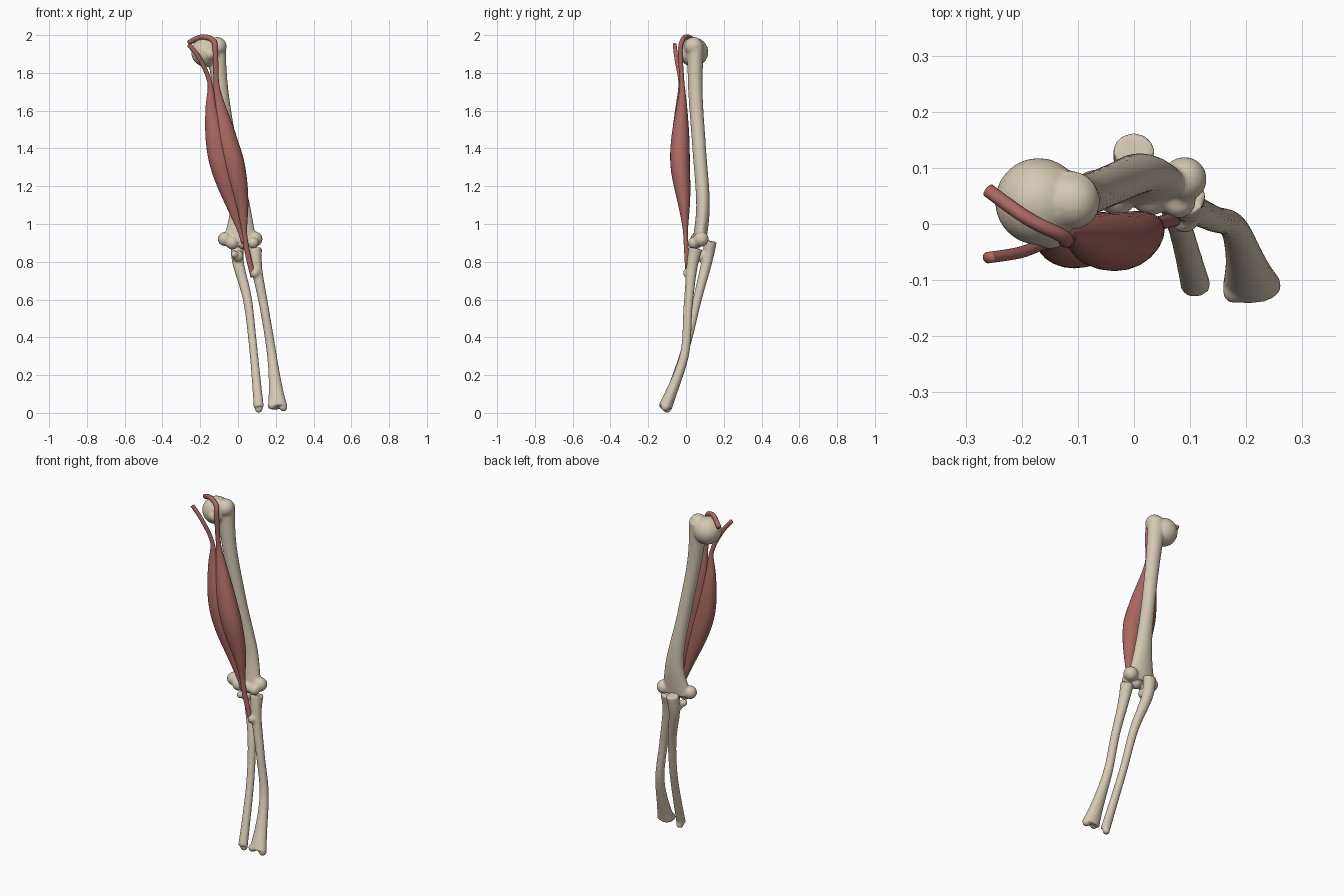
import bpy
import bmesh
import math
from mathutils import Vector, Matrix

default_cube = bpy.data.objects.get("Cube")
if default_cube:
    bpy.data.objects.remove(default_cube, do_unlink=True)


def make_material(name, colour):
    material = bpy.data.materials.new(name)
    material.diffuse_color = (*colour, 1)
    material.use_nodes = True
    shader = material.node_tree.nodes["Principled BSDF"]
    shader.inputs["Base Color"].default_value = (*colour, 1)
    return material


BONE = make_material("bone ivory", (0.66, 0.58, 0.45))
MUSCLE = make_material("muscle red", (0.4, 0.14, 0.12))


def spline(path, steps=10):
    """Draw a smooth curve through the points of a path."""
    points = [Vector(p) for p in path]
    padded = [points[0], *points, points[-1]]
    curve = []
    for before, start, end, after in zip(padded, padded[1:], padded[2:], padded[3:]):
        pull_in = (end - before) / 2
        pull_out = (after - start) / 2
        for i in range(steps):
            t = i / steps
            ease = t * t * (3 - 2 * t)
            curve.append(start.lerp(end, ease)
                         + pull_in * t * (1 - t) ** 2
                         - pull_out * t * t * (1 - t))
    curve.append(points[-1])
    return curve


def add_tube(bm, path, radii, sides=24):
    """Loft elliptical rings along a path; radii gives width and depth by height."""
    centres = spline(path)
    rings = []
    for i, centre in enumerate(centres):
        tangent = centres[min(i + 1, len(centres) - 1)] - centres[max(i - 1, 0)]
        tangent.normalize()
        depth_axis = Vector((0, 1, 0))
        depth_axis -= tangent * depth_axis.dot(tangent)
        depth_axis.normalize()
        width_axis = depth_axis.cross(tangent)
        width, depth = radii(centre.z)
        ring = []
        for side in range(sides):
            angle = math.tau * side / sides
            offset = (width_axis * math.cos(angle) * width
                      + depth_axis * math.sin(angle) * depth)
            ring.append(bm.verts.new(centre + offset))
        rings.append(ring)
    for lower, upper in zip(rings, rings[1:]):
        for side in range(sides):
            following = (side + 1) % sides
            bm.faces.new((lower[side], lower[following],
                          upper[following], upper[side]))
    bm.faces.new(rings[0])
    bm.faces.new(rings[-1])


def finish(bm, name, material):
    bmesh.ops.recalc_face_normals(bm, faces=bm.faces)
    for face in bm.faces:
        face.smooth = True
    mesh = bpy.data.meshes.new(name)
    bm.to_mesh(mesh)
    bm.free()
    mesh.materials.append(material)
    obj = bpy.data.objects.new(name, mesh)
    bpy.context.collection.objects.link(obj)
    return obj


def build_bone(name, path, waist, top_flare, foot_flare, knobs, sharpness=6):
    """Make a shaft that flares at both ends and fuse round knobs onto it.

    Each flare holds the extra width and the extra depth.
    """
    top, foot = path[0][2], path[-1][2]

    def radii(height):
        rise = min(max((height - foot) / (top - foot), 0), 1)
        return [waist + upper * rise ** sharpness + lower * (1 - rise) ** sharpness
                for upper, lower in zip(top_flare, foot_flare)]

    bm = bmesh.new()
    add_tube(bm, path, radii)
    for centre, radius in knobs:
        bmesh.ops.create_uvsphere(bm, u_segments=24, v_segments=16, radius=radius,
                                  matrix=Matrix.Translation(centre))
    bone = finish(bm, name, BONE)
    remesh = bone.modifiers.new("fuse", "REMESH")
    remesh.mode = "VOXEL"
    remesh.voxel_size = 0.006
    remesh.use_smooth_shade = True
    soften = bone.modifiers.new("soften", "SMOOTH")
    soften.iterations = 5


def build_muscle(name, path, belly_top, belly_foot, tendon, swell, flatness):
    """Make a slim tendon that swells into a belly between two heights."""
    def radii(height):
        along = (height - belly_foot) / (belly_top - belly_foot)
        bulge = math.sin(math.pi * min(max(along, 0), 1))
        width = tendon + swell * max(bulge, 0) ** 1.3
        return width, width * flatness

    bm = bmesh.new()
    add_tube(bm, path, radii)
    finish(bm, name, MUSCLE)


# Upper arm bone: round head, tubercles, and a broad spool at the elbow
build_bone(
    "upper_arm_bone",
    path=[(-.12, .05, 1.95), (-.09, .05, 1.7), (-.04, .07, 1.4),
          (.01, .09, 1.1), (.01, .07, .9)],
    waist=.036, top_flare=(.02, .01), foot_flare=(.06, 0),
    knobs=[((-.17, .04, 1.91), .078),     # head
           ((-.11, .04, 1.94), .05),      # greater tubercle
           ((-.15, -.01, 1.9), .035),     # lesser tubercle
           ((-.07, .06, .92), .037),      # inner condyle
           ((.09, .08, .92), .04),        # outer condyle
           ((.08, .04, .9), .03),         # elbow spool
           ((.03, .05, .9), .035),
           ((-.03, .05, .9), .035)])

# Inner forearm bone: hooked elbow end and a small wrist head
build_bone(
    "inner_forearm_bone",
    path=[(0, .13, .91), (0, .11, .8), (.05, .06, .6),
          (.08, 0, .35), (.11, -.11, .03)],
    waist=.019, top_flare=(.018, .015), foot_flare=(.008, .005), sharpness=3,
    knobs=[((0, .08, .83), .03),
           ((-.02, .05, .84), .02),
           ((.11, -.1, .02), .02)])

# Outer forearm bone: disc-shaped head, bowed shaft and a broad wrist end
build_bone(
    "outer_forearm_bone",
    path=[(.09, .05, .87), (.1, .03, .76), (.14, .01, .55),
          (.18, -.01, .3), (.21, -.11, .03)],
    waist=.023, top_flare=(.014, .014), foot_flare=(.03, .014),
    knobs=[((.09, .01, .74), .026),
           ((.24, -.11, .03), .022),
           ((.18, -.12, .04), .022)])

# Two-headed muscle: two upper tendons meet in one tendon below the elbow
build_muscle(
    "short_muscle_head",
    path=[(-.26, -.06, 1.95), (-.2, -.05, 1.87), (-.15, -.03, 1.75),
          (-.14, -.03, 1.6), (-.1, -.03, 1.35), (-.03, -.01, 1.1), (.03, 0, .9)],
    belly_top=1.75, belly_foot=.95, tendon=.012, swell=.045, flatness=.85)

build_muscle(
    "long_muscle_head",
    path=[(-.26, .06, 1.96), (-.19, .01, 1.99), (-.13, -.02, 1.97),
          (-.12, -.03, 1.9), (-.11, -.02, 1.7), (-.06, -.03, 1.45),
          (-.02, -.03, 1.3), (.02, -.01, 1.1), (.04, 0, .9), (.08, .01, .72)],
    belly_top=1.75, belly_foot=.95, tendon=.014, swell=.045, flatness=.88)
